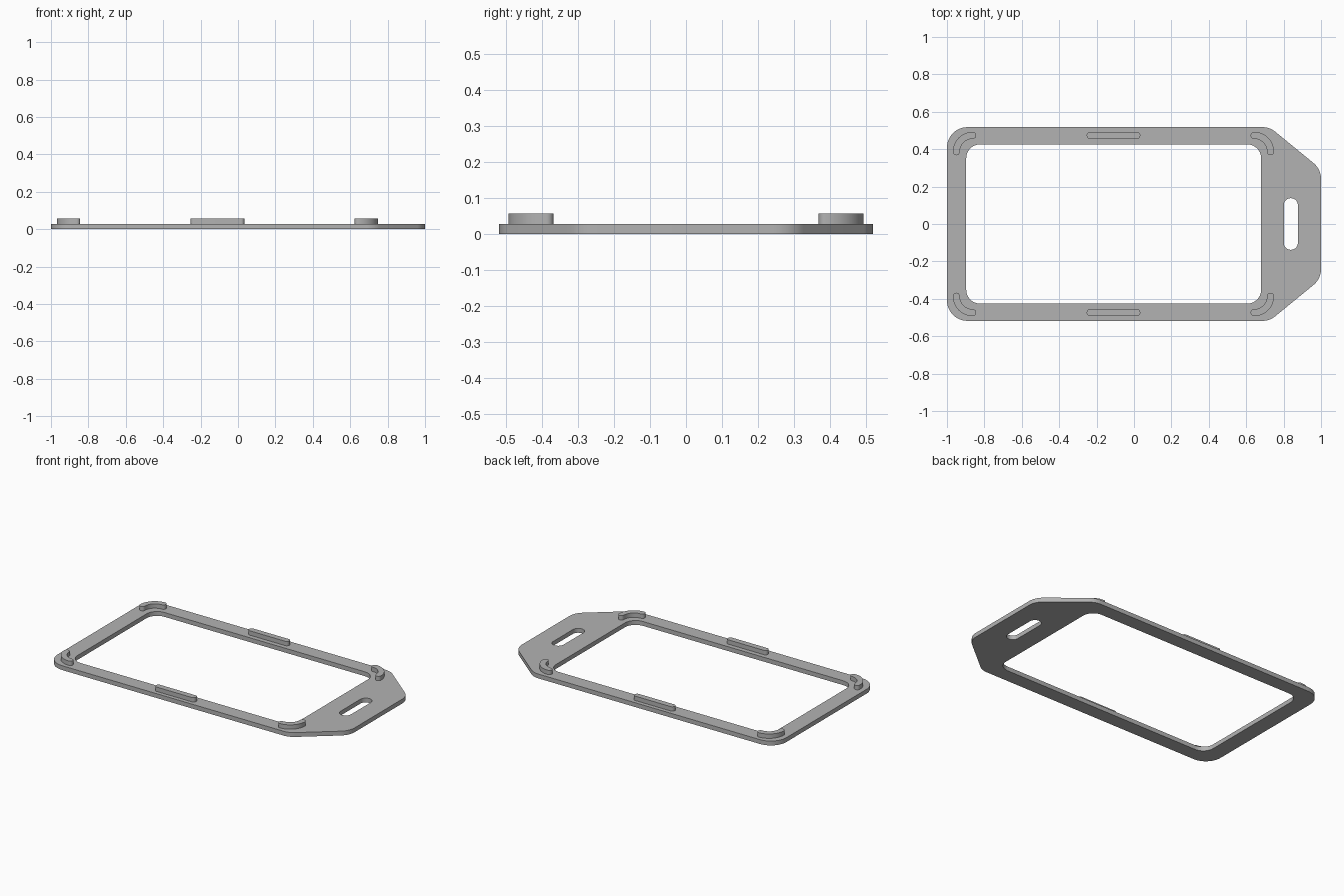
import bpy, bmesh
from math import pi, cos, sin, tan
from mathutils import Vector

if "Cube" in bpy.data.objects:
    bpy.data.objects.remove(bpy.data.objects["Cube"])

PLATE_H = 0.028
TOP = 0.056
RIB_R = 0.0185      # half width of the raised ribs
RIB_Y = 0.474

grey = bpy.data.materials.new("plain grey")
grey.use_nodes = True
grey.diffuse_color = (0.45, 0.45, 0.45, 1)
grey.node_tree.nodes["Principled BSDF"].inputs["Base Color"].default_value = (0.45, 0.45, 0.45, 1)


def rounded(corners, r, steps=10):
    """Fillet every corner of a closed polygon with radius r."""
    pts = [Vector(c) for c in corners]
    out = []
    for i, p in enumerate(pts):
        a = (pts[i - 1] - p).normalized()
        b = (pts[(i + 1) % len(pts)] - p).normalized()
        half = a.angle(b) / 2
        centre = p + (a + b).normalized() * (r / sin(half))
        start = p + a * (r / tan(half)) - centre
        end = p + b * (r / tan(half)) - centre
        sweep = pi - 2 * half
        for k in range(steps + 1):
            t = k / steps
            out.append(centre + (start * sin((1 - t) * sweep) + end * sin(t * sweep)) / sin(sweep))
    return out


def box(x0, x1, y0, y1):
    return [(x0, y0), (x1, y0), (x1, y1), (x0, y1)]


def arc(cx, cy, r, a0, a1, steps=12):
    return [Vector((cx + r * cos(a0 + (a1 - a0) * k / steps),
                    cy + r * sin(a0 + (a1 - a0) * k / steps))) for k in range(steps + 1)]


def slab(name, loops, z0, z1):
    """Extrude an outline, with any further loops as holes."""
    bm = bmesh.new()
    for loop in loops:
        vs = [bm.verts.new((p.x, p.y, z0)) for p in loop]
        for i, v in enumerate(vs):
            bm.edges.new((vs[i - 1], v))
    bmesh.ops.remove_doubles(bm, verts=bm.verts, dist=1e-5)
    bmesh.ops.triangle_fill(bm, use_beauty=True, edges=bm.edges[:])
    res = bmesh.ops.extrude_face_region(bm, geom=bm.faces[:], use_keep_orig=True)
    top = [g for g in res["geom"] if isinstance(g, bmesh.types.BMVert)]
    bmesh.ops.translate(bm, verts=top, vec=(0, 0, z1 - z0))
    bmesh.ops.recalc_face_normals(bm, faces=bm.faces[:])
    mesh = bpy.data.meshes.new(name)
    bm.to_mesh(mesh)
    bm.free()
    mesh.materials.append(grey)
    ob = bpy.data.objects.new(name, mesh)
    bpy.context.collection.objects.link(ob)
    bpy.ops.object.select_all(action="DESELECT")
    ob.select_set(True)
    bpy.context.view_layer.objects.active = ob
    bpy.ops.object.shade_smooth_by_angle(angle=pi / 6)
    return ob


# Frame plate with tapered tab, window and strap slot
outline = [(-1, -0.518), (0.725, -0.518), (1, -0.293), (1, 0.293), (0.725, 0.518), (-1, 0.518)]
window = rounded(box(-0.897, 0.68, -0.426, 0.426), 0.075)
slot = rounded(box(0.801, 0.876, -0.138, 0.138), 0.037)
slab("frame_plate", [rounded(outline, 0.11), window, slot], 0, PLATE_H)

# Raised ribs: a straight one on each long side, a curved one at each corner
ARC_R = 0.088
for sy, side in ((-1, "front"), (1, "back")):
    y = sy * RIB_Y
    bar = rounded(box(-0.253, 0.034, y - RIB_R, y + RIB_R), RIB_R - 0.0005)
    slab(side + "_rib", [bar], PLATE_H, TOP)
    for sx, end in ((-1, "right"), (1, "left")):
        cx, cy = -0.11 + sx * 0.752, sy * (RIB_Y - ARC_R)
        quarter = (arc(cx, cy, ARC_R + RIB_R, 0, pi / 2)
                   + arc(cx, cy + ARC_R, RIB_R, pi / 2, 3 * pi / 2)
                   + arc(cx, cy, ARC_R - RIB_R, pi / 2, 0)
                   + arc(cx + ARC_R, cy, RIB_R, pi, 2 * pi))
        loop = [Vector((cx + sx * (p.x - cx), cy + sy * (p.y - cy))) for p in quarter]
        slab(f"{side}_{end}_corner_rib", [loop], PLATE_H, TOP)
